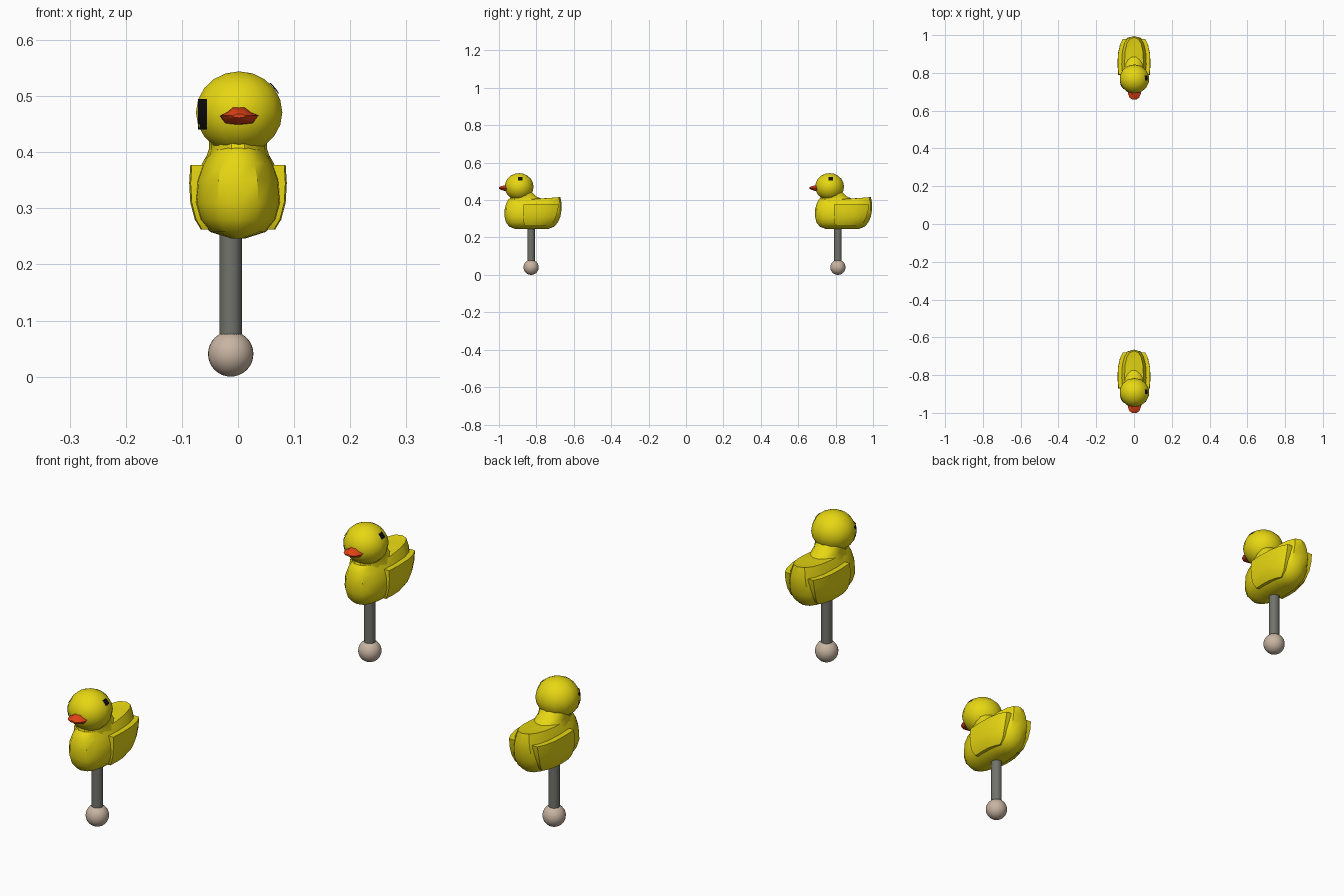
import bpy, bmesh, math

if "Cube" in bpy.data.objects:
    bpy.data.objects.remove(bpy.data.objects["Cube"])


def material(name, r, g, b):
    m = bpy.data.materials.new(name)
    m.diffuse_color = (r, g, b, 1)
    m.use_nodes = True
    m.node_tree.nodes["Principled BSDF"].inputs["Base Color"].default_value = m.diffuse_color
    return m


YELLOW = material("duck yellow", 0.80, 0.68, 0.006)
ORANGE = material("beak orange", 0.76, 0.055, 0.008)
BLACK = material("eye black", 0.004, 0.004, 0.004)
GREY = material("post grey", 0.17, 0.17, 0.15)
BEIGE = material("ball beige", 0.58, 0.46, 0.36)


def finish(bm, name, mat, angle=35):
    bmesh.ops.recalc_face_normals(bm, faces=bm.faces)
    me = bpy.data.meshes.new(name)
    bm.to_mesh(me)
    bm.free()
    me.materials.append(mat)
    ob = bpy.data.objects.new(name, me)
    bpy.context.collection.objects.link(ob)
    bpy.ops.object.select_all(action='DESELECT')
    ob.select_set(True)
    bpy.context.view_layer.objects.active = ob
    bpy.ops.object.shade_smooth_by_angle(angle=math.radians(angle))
    return ob


def loft(rings, name, mat, closed=True, caps=True, angle=35):
    bm = bmesh.new()
    vs = [[bm.verts.new(p) for p in r] for r in rings]
    n = len(rings[0])
    for a, b in zip(vs, vs[1:]):
        for i in range(n if closed else n - 1):
            j = (i + 1) % n
            bm.faces.new((a[i], a[j], b[j], b[i]))
    if caps:
        bm.faces.new(vs[0])
        bm.faces.new(vs[-1])
    return finish(bm, name, mat, angle)


def spow(v, e):
    return math.copysign(abs(v) ** e, v)


def slice_ring(z, y0, y1, w, dy, e=0.8, n=16, tail=0.0):
    # horizontal rounded outline; tail lifts the rear
    cy, ry = (y0 + y1) / 2, (y1 - y0) / 2
    pts = []
    for i in range(n):
        a = 2 * math.pi * i / n
        s = spow(math.sin(a), e)
        pts.append((w * spow(math.cos(a), e), cy + ry * s + dy, z + tail * max(0, s)))
    return pts


def sphere(name, mat, loc, scale, u, v):
    bm = bmesh.new()
    bmesh.ops.create_uvsphere(bm, u_segments=u, v_segments=v, radius=1)
    for p in bm.verts:
        p.co = [p.co[k] * scale[k] + loc[k] for k in range(3)]
    return finish(bm, name, mat, 40)


# body outlines: height, front y, back y, half width, tail lift
BODY = [(.246, -.915, -.735, .012, 0), (.258, -.945, -.705, .05, 0),
        (.28, -.962, -.685, .069, 0), (.31, -.970, -.672, .078, 0),
        (.35, -.970, -.665, .075, 0), (.38, -.962, -.665, .064, .004),
        (.404, -.950, -.672, .050, .012), (.407, -.945, -.70, .040, .004)]
NECK = [(.37, -.955, -.72, .064), (.405, -.945, -.765, .052),
        (.42, -.938, -.80, .052), (.445, -.945, -.825, .06)]
# wing levels: height, outer half width, front y, rear y
WING = [(.262, .066, -.86, -.735), (.28, .077, -.868, -.71), (.31, .085, -.87, -.695),
        (.345, .087, -.87, -.685), (.377, .085, -.868, -.68)]
BEAK = [(-.033, .465), (-.02, .472), (-.010, .482), (.012, .482), (.023, .472),
        (.037, .465), (.027, .450), (.002, .446), (-.023, .450)]
HEAD, HR = (.002, -.892, .471), (.079, .077, .073)


def eye(name, dy, x0, x1, z0, z1, by_y):
    # thin patch lying on the head; spans x/z or y/z depending on by_y
    rings = []
    for i in range(5):
        z = z0 + (z1 - z0) * i / 4
        row = []
        for j in range(4):
            t = x0 + (x1 - x0) * j / 3
            k, o = (1, 0) if by_y else (0, 1)
            q = 1 - ((z - HEAD[2]) / HR[2]) ** 2 - ((t - HEAD[k]) / HR[k]) ** 2
            d = HR[o] * math.sqrt(max(q, 0.0)) + .001
            row.append((HEAD[0] + d, t + dy, z) if by_y else (t, HEAD[1] - d + dy, z))
        rings.append(row)
    loft(rings, name, BLACK, closed=False, caps=False)


def duck(tag, dy, post_y):
    # body and neck
    loft([slice_ring(z, a, b, w, dy, tail=t) for z, a, b, w, t in BODY], tag + "_body", YELLOW)
    loft([slice_ring(z, a, b, w, dy, 1, 14) for z, a, b, w in NECK], tag + "_neck", YELLOW)
    # head
    sphere(tag + "_head", YELLOW, (HEAD[0], HEAD[1] + dy, HEAD[2]), HR, 14, 10)
    # beak
    loft([[(.002 + (x - .002) * sx, y + dy, .465 + (z - .465) * sz) for x, z in BEAK]
          for y, sx, sz in ((-.945, 1, 1), (-.972, .97, .8), (-.992, .7, .45), (-1, .35, .2))],
         tag + "_beak", ORANGE)
    # eyes
    eye(tag + "_right_eye", dy, -.899, -.875, .505, .523, True)
    eye(tag + "_left_eye", dy, -.071, -.055, .440, .495, False)
    # wings on both sides, curving in toward the tail
    for side, s in (("left", -1), ("right", 1)):
        rings = []
        for z, w, a, b in WING:
            outer, inner = [], []
            for k, f in ((0, .97), (.3, 1), (.6, .98), (.85, .86), (1, .70)):
                y = a + (b - a) * k + dy
                outer.append((s * w * f, y, z))
                inner.append((s * (w * f - .022), y, z))
            rings.append(outer + inner[::-1])
        loft(rings, f"{tag}_{side}_wing", YELLOW)
    # small dark mark at the rear of the right wing
    loft([[(.0745, -.722 + dy, z), (.066, -.704 + dy, z)] for z in (.35, .372)],
         tag + "_tail_mark", BLACK, closed=False, caps=False)
    # post and ball foot
    bm = bmesh.new()
    bmesh.ops.create_cone(bm, cap_ends=True, segments=24, radius1=.02, radius2=.02, depth=.24)
    bmesh.ops.translate(bm, verts=bm.verts, vec=(-.013, post_y, .18))
    finish(bm, tag + "_post", GREY)
    sphere(tag + "_ball", BEIGE, (-.013, post_y, .0405), (.0405,) * 3, 28, 16)


duck("front_duck", 0, -.828)
duck("back_duck", 1.66, .812)
